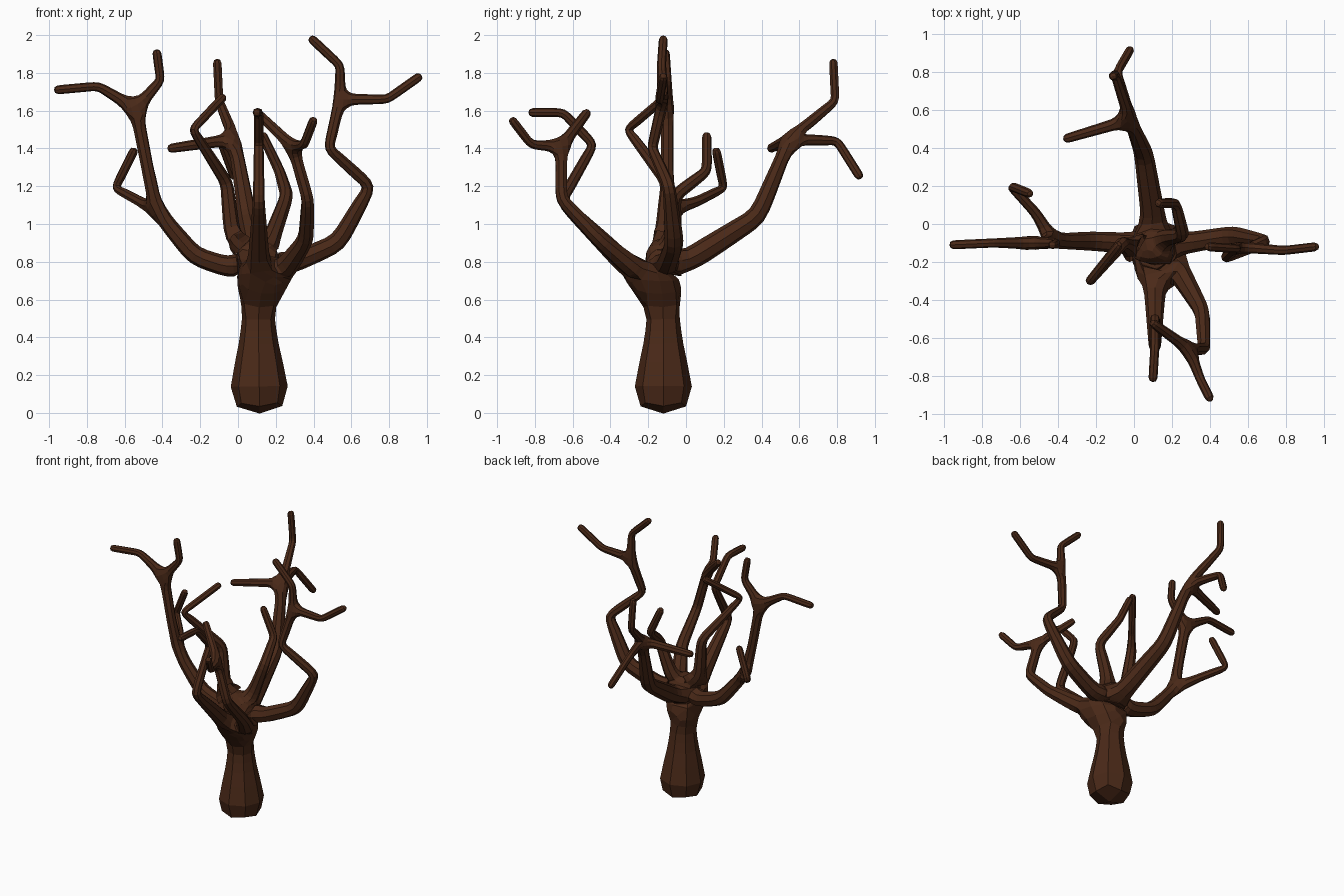
import bpy
from mathutils import Vector

verts, edges, radii = [], [], []
T = 0.026  # twig radius


def limb(start, *pts):
    """Chain of (x, y, z, radius) nodes growing from node 'start'; returns the last node."""
    prev = start
    for x, y, z, r in pts:
        verts.append(Vector((x, y, z)))
        radii.append(r)
        if prev is not None:
            edges.append((prev, len(verts) - 1))
        prev = len(verts) - 1
    if r == T:  # twig tips: make up for the rounding of the cap
        verts[prev] += (verts[prev] - verts[prev - 1]).normalized() * .018
    return prev


# Trunk
neck = limb(None, (.115, -.12, -.03, .225), (.11, -.12, .3, .125), (.107, -.12, .55, .085))
low = limb(neck, (.11, -.14, .69, .15))
crown = limb(low, (.11, -.12, .8, .1))

# Left limb with a side shoot and a fork
a = limb(crown, (-.05, -.1, .77, .06), (-.23, -.09, .83, .055), (-.43, -.09, 1.07, .042))
limb(a, (-.52, .06, 1.12, .03), (-.65, .2, 1.19, T), (-.55, .16, 1.39, T))
a = limb(a, (-.48, -.1, 1.3, .036), (-.54, -.1, 1.61, .038))
limb(a, (-.74, -.1, 1.73, T), (-.96, -.11, 1.71, T))
limb(a, (-.41, -.1, 1.76, T), (-.43, -.11, 1.91, T))

# Right limb, kinked, with a fork
b = limb(crown, (.28, -.1, .79, .06), (.53, -.06, .9, .055), (.7, -.09, 1.2, .036),
         (.48, -.18, 1.4, .03), (.54, -.12, 1.66, .034))
limb(b, (.79, -.14, 1.66, T), (.96, -.12, 1.78, T))
limb(b, (.54, -.13, 1.84, T), (.39, -.12, 1.98, T))

# Back limb with three shoots
c = limb(crown, (.1, .05, .83, .07), (.05, .38, 1.04, .055), (-.02, .55, 1.45, .036))
limb(c, (-.36, .45, 1.4, T))
limb(c, (-.1, .79, 1.65, T), (-.11, .78, 1.86, T))
limb(c, (-.09, .8, 1.44, T), (-.02, .92, 1.25, T))

# Upright limb at left of centre
d = limb(crown, (-.03, -.12, .94, .05), (-.06, -.1, 1.22, .037))
limb(d, (-.24, -.31, 1.5, T), (-.08, -.11, 1.67, T))

# Upright limb at right of centre
limb(crown, (.18, -.07, .93, .05), (.26, -.06, 1.15, .038), (.22, .11, 1.28, .03), (.13, .11, 1.47, T))

# Front limb
limb(low, (.11, -.32, .79, .065), (.11, -.66, 1.12, .034), (.11, -.49, 1.42, .028),
     (.11, -.65, 1.59, T), (.1, -.82, 1.59, T))

# Front right limb with a fork
e = limb(low, (.25, -.27, .76, .065), (.36, -.46, .92, .045), (.37, -.66, 1.13, .036), (.29, -.66, 1.41, .034))
limb(e, (.35, -.82, 1.42, T), (.4, -.92, 1.55, T))
limb(e, (.1, -.53, 1.6, T))

me = bpy.data.meshes.new("tree")
me.from_pydata(verts, edges, [])
tree = bpy.data.objects.new("tree", me)
bpy.context.collection.objects.link(tree)

# Skin the skeleton and round it to eight sides
skin = tree.modifiers.new("Skin", 'SKIN')
skin.branch_smoothing = 0
for sv, r in zip(me.skin_vertices[0].data, radii):
    sv.radius = (r, r)
sub = tree.modifiers.new("Round", 'SUBSURF')
sub.levels = sub.render_levels = 1

bark = bpy.data.materials.new("bark")
bark.diffuse_color = (.068, .022, .009, 1)
me.materials.append(bark)
